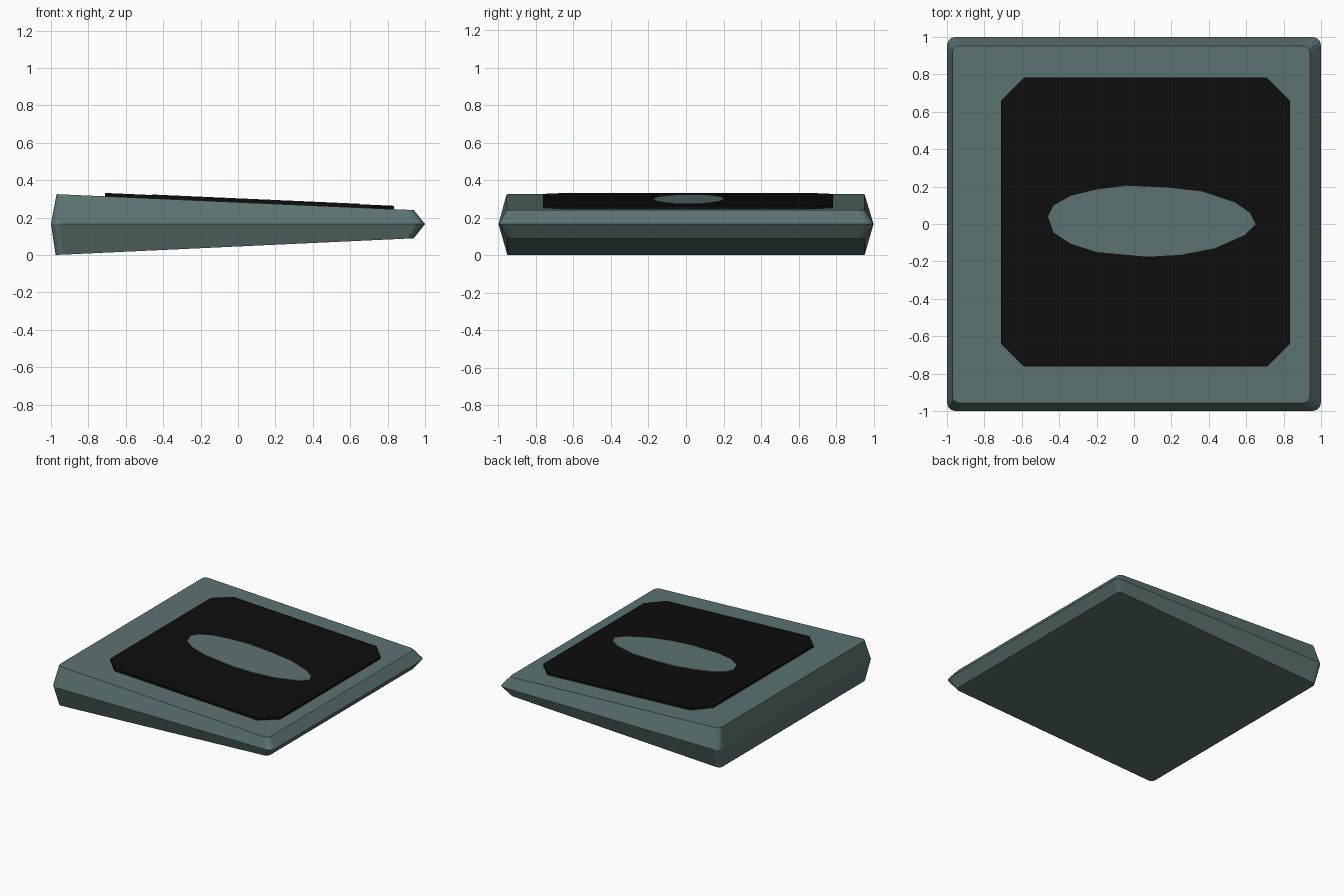
import bpy, bmesh, math

if "Cube" in bpy.data.objects:
    bpy.data.objects.remove(bpy.data.objects["Cube"])


def material(name, rgb):
    m = bpy.data.materials.new(name)
    m.diffuse_color = (*rgb, 1)
    m.use_nodes = True
    m.node_tree.nodes["Principled BSDF"].inputs["Base Color"].default_value = m.diffuse_color
    return m


slate = material("slate grey", (0.108, 0.168, 0.168))
black = material("black", (0.004, 0.004, 0.004))


def loft(name, rings, mat):
    """Skin between matching rings of points and cap both ends."""
    bm = bmesh.new()
    loops = [[bm.verts.new(p) for p in ring] for ring in rings]
    n = len(loops[0])
    for a, b in zip(loops, loops[1:]):
        for i in range(n):
            j = (i + 1) % n
            bm.faces.new((a[i], a[j], b[j], b[i]))
    bm.faces.new(loops[0][::-1])
    bm.faces.new(loops[-1])
    bmesh.ops.recalc_face_normals(bm, faces=bm.faces)
    me = bpy.data.meshes.new(name)
    bm.to_mesh(me)
    bm.free()
    me.materials.append(mat)
    ob = bpy.data.objects.new(name, me)
    bpy.context.collection.objects.link(ob)
    return ob


def rounded(x0, x1, y0, y1, r, seg):
    """Counter-clockwise rectangle outline with rounded or cut corners."""
    pts = []
    corners = ((x1 - r, y1 - r), (x0 + r, y1 - r), (x0 + r, y0 + r), (x1 - r, y0 + r))
    for k, (cx, cy) in enumerate(corners):
        for s in range(seg + 1):
            a = math.pi / 2 * (k + s / seg)
            pts.append((cx + r * math.cos(a), cy + r * math.sin(a)))
    return pts


def top_z(x):
    return 0.325 - (x + 0.97) * 0.0445


def bottom_z(x):
    return (x + 0.975) * 0.0465


# wedge body: sloped underside, flat widest seam, sloped top
low = rounded(-0.975, 0.94, -0.953, 0.953, 0.035, 3)
seam = rounded(-1, 1, -1, 1, 0.045, 3)
high = rounded(-0.97, 0.94, -0.957, 0.953, 0.035, 3)
loft("wedge_body", [[(x, y, bottom_z(x)) for x, y in low],
                    [(x, y, 0.165) for x, y in seam],
                    [(x, y, top_z(x)) for x, y in high]], slate)

# black pad with cut corners, lying on the slope
pad = rounded(-0.71, 0.833, -0.763, 0.783, 0.123, 1)
loft("top_pad", [[(x, y, top_z(x) + h) for x, y in pad] for h in (-0.02, 0.018)], black)

# irregular oval inlay on the pad
oval = [(0.65, 0), (0.62, 0.06), (0.54, 0.115), (0.36, 0.175), (0.18, 0.195), (-0.04, 0.205),
        (-0.2, 0.185), (-0.34, 0.15), (-0.43, 0.1), (-0.46, 0.04), (-0.43, -0.045),
        (-0.34, -0.105), (-0.2, -0.15), (0.07, -0.175), (0.25, -0.165), (0.43, -0.13),
        (0.59, -0.06)]
loft("oval_inlay", [[(x, y, top_z(x) + h) for x, y in oval] for h in (0.014, 0.021)], slate)
